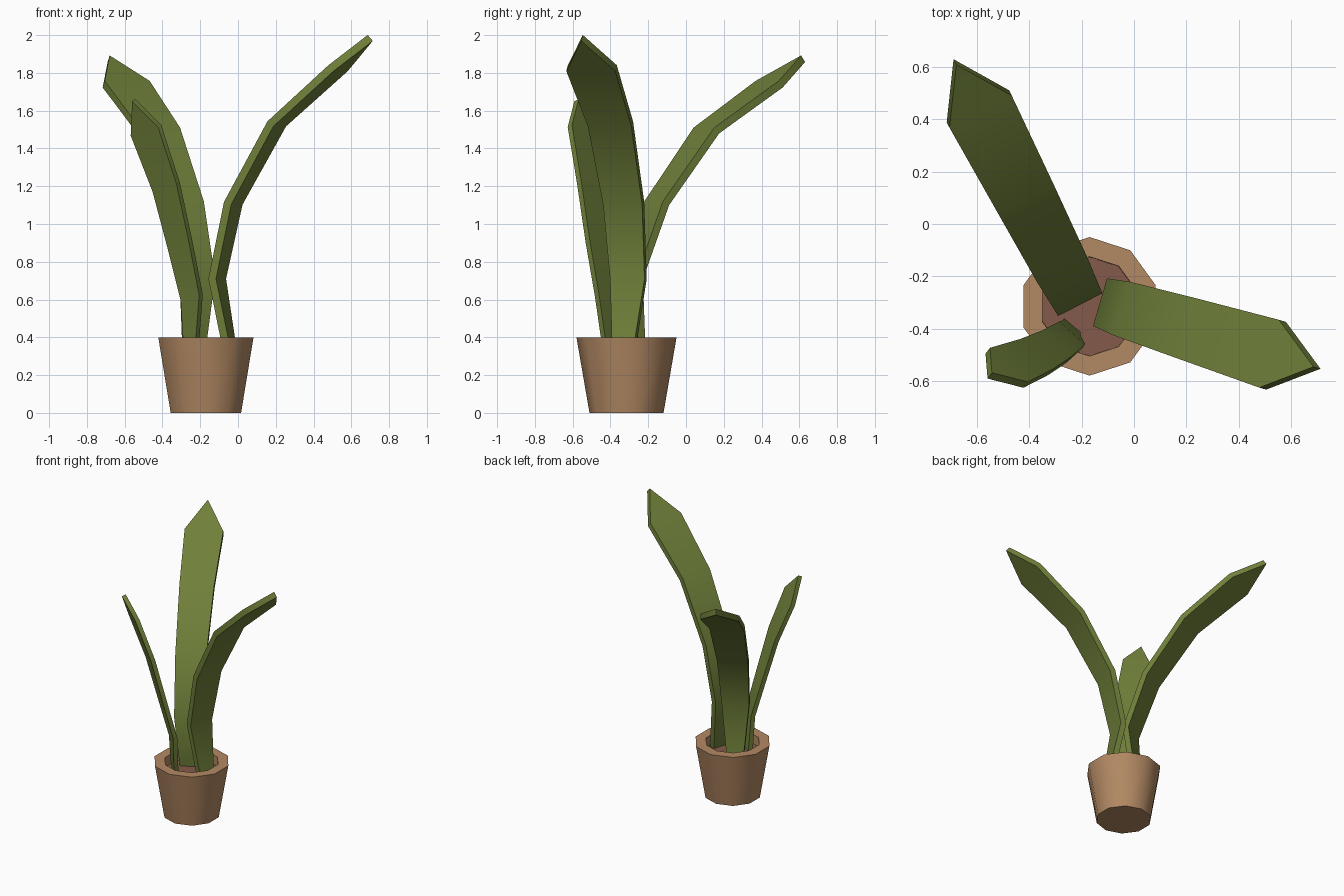
import bpy, bmesh, math
from mathutils import Vector

if "Cube" in bpy.data.objects:
    bpy.data.objects.remove(bpy.data.objects["Cube"])


def material(name, rgb):
    m = bpy.data.materials.new(name)
    m.diffuse_color = (*rgb, 1)
    m.use_nodes = True
    m.node_tree.nodes["Principled BSDF"].inputs["Base Color"].default_value = m.diffuse_color
    return m


CLAY = material("clay", (0.45, 0.25, 0.125))
SOIL = material("soil", (0.235, 0.102, 0.07))
LEAF = material("leaf_green", (0.16, 0.215, 0.042))
CENTRE = Vector((-0.17, -0.315, 0))
SIDES = 10


def finish(name, bm, mat):
    bmesh.ops.recalc_face_normals(bm, faces=bm.faces)
    mesh = bpy.data.meshes.new(name)
    bm.to_mesh(mesh)
    bm.free()
    ob = bpy.data.objects.new(name, mesh)
    bpy.context.collection.objects.link(ob)
    mesh.materials.append(mat)
    bpy.ops.object.select_all(action='DESELECT')
    ob.select_set(True)
    bpy.context.view_layer.objects.active = ob
    bpy.ops.object.shade_smooth_by_angle(angle=math.radians(45))
    return ob


def ring(bm, r, z):
    angles = [math.pi / 2 + math.tau * i / SIDES for i in range(SIDES)]
    return [bm.verts.new(CENTRE + Vector((r * math.cos(a), r * math.sin(a), z))) for a in angles]


def bridge(bm, a, b):
    n = len(a)
    for i in range(n):
        j = (i + 1) % n
        bm.faces.new((a[i], a[j], b[j], b[i]))


# Pot: ten-sided tapered wall with a thick rim and a closed inside
bm = bmesh.new()
rings = [ring(bm, r, z) for r, z in ((0.196, 0), (0.265, 0.4), (0.19, 0.4), (0.188, 0.3))]
for lower, upper in zip(rings, rings[1:]):
    bridge(bm, lower, upper)
bm.faces.new(rings[0])
bm.faces.new(rings[-1])
finish("pot", bm, CLAY)

# Soil disc
bm = bmesh.new()
bm.faces.new(ring(bm, 0.189, 0.33))
soil = finish("soil", bm, SOIL)
if soil.data.polygons[0].normal.z < 0:
    soil.data.flip_normals()


# Leaf: thick strip along a centre line, ending in a pointed tip
def leaf(name, points, widths, across, thick):
    pts = [Vector(p) for p in points]
    across = Vector(across).normalized()
    bm = bmesh.new()
    sections = []
    for i, p in enumerate(pts):
        before = (p - pts[i - 1]).normalized() if i else Vector()
        after = (pts[i + 1] - p).normalized() if i + 1 < len(pts) else Vector()
        up = (before + after).cross(across).normalized() * thick / 2
        if i < len(widths):
            side = across * widths[i] / 2
            sections.append([bm.verts.new(p + o) for o in
                             (side + up, up - side, -side - up, side - up)])
        else:
            tip = [bm.verts.new(p + up), bm.verts.new(p - up)]
    for a, b in zip(sections, sections[1:]):
        bridge(bm, a, b)
    a, b, c, d = sections[-1]
    t, u = tip
    for f in ((a, b, t), (c, d, u), (b, c, u, t), (d, a, t, u), sections[0]):
        bm.faces.new(f)
    finish(name, bm, LEAF)


leaf("right_leaf",
     [(-0.04, -0.33, 0.3), (-0.055, -0.325, 0.4), (-0.11, -0.305, 0.71), (-0.025, -0.33, 1.11),
      (0.205, -0.40, 1.53), (0.53, -0.50, 1.825), (0.70, -0.55, 1.985)],
     [0.11, 0.13, 0.19, 0.215, 0.24, 0.27], (0.28, 0.96, 0), 0.042)

leaf("back_leaf",
     [(-0.235, -0.255, 0.3), (-0.23, -0.265, 0.4), (-0.215, -0.29, 0.71), (-0.285, -0.155, 1.11),
      (-0.42, 0.108, 1.495), (-0.592, 0.44, 1.74), (-0.685, 0.62, 1.875)],
     [0.11, 0.13, 0.19, 0.215, 0.24, 0.268], (0.889, 0.457, 0), 0.042)

leaf("front_leaf",
     [(-0.245, -0.395, 0.3), (-0.247, -0.41, 0.4), (-0.245, -0.428, 0.61), (-0.307, -0.47, 0.89),
      (-0.38, -0.508, 1.195), (-0.487, -0.55, 1.495), (-0.552, -0.58, 1.655)],
     [0.08, 0.095, 0.135, 0.155, 0.175, 0.2], (0.145, -0.13, 0.045), 0.03)
